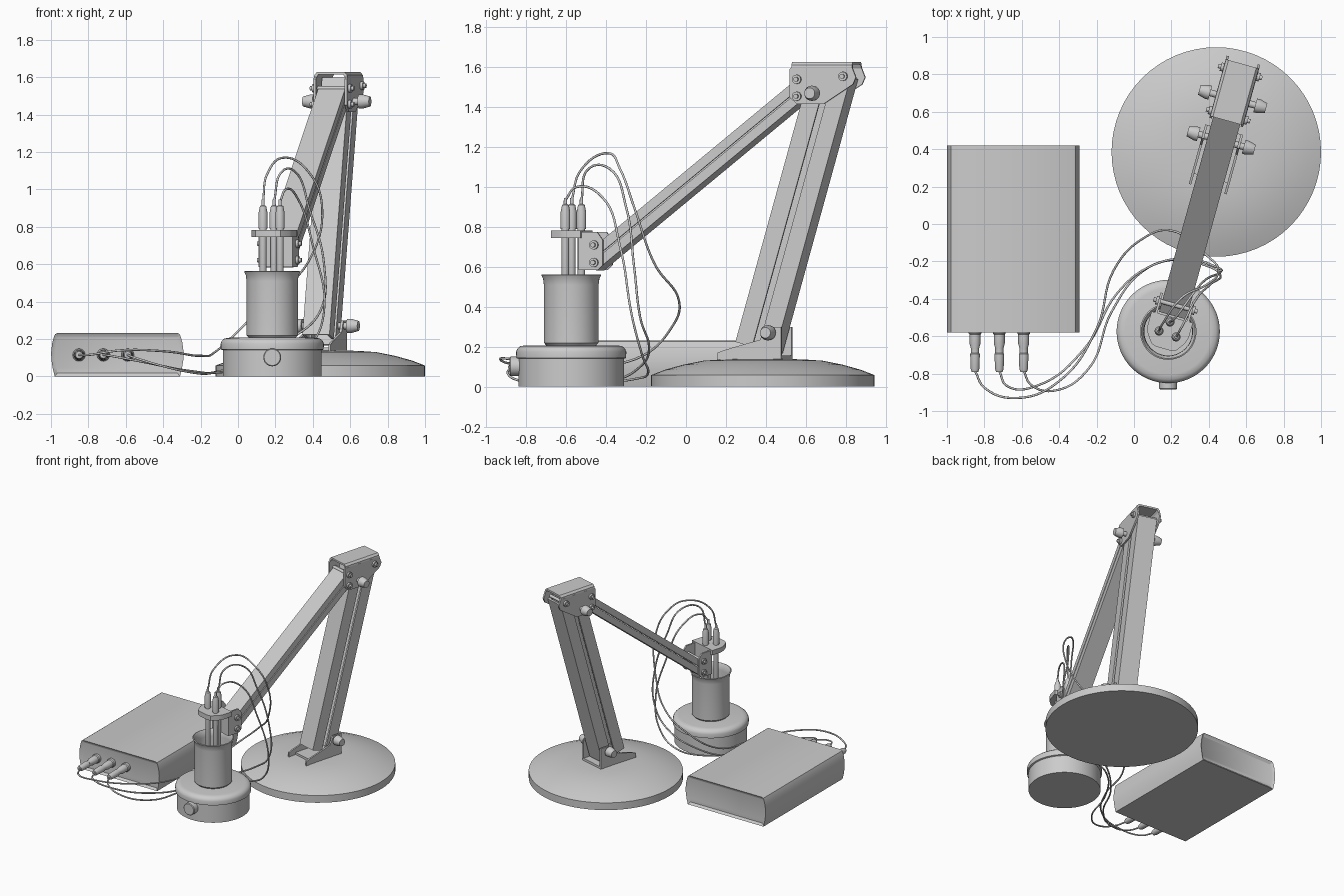
import bpy, bmesh, math
from mathutils import Matrix, Vector

I = Matrix.Identity(4)
T = lambda x, y, z: Matrix.Translation((x, y, z))
# profile planes: (u, v, extrusion) mapped to world axes
YZ = Matrix(((0, 0, 1, 0), (1, 0, 0, 0), (0, 1, 0, 0), (0, 0, 0, 1)))
XZ = Matrix(((1, 0, 0, 0), (0, 0, -1, 0), (0, 1, 0, 0), (0, 0, 0, 1)))
CX, CY = 0.183, -0.575
# arm frame: origin at the beaker axis, local y runs along the arm
ARM = T(CX, CY, 0) @ Matrix.Rotation(math.radians(-15.5), 4, 'Z')


def finish(name, bm, m=I, bevel=0):
    bmesh.ops.transform(bm, matrix=m, verts=bm.verts)
    bmesh.ops.recalc_face_normals(bm, faces=bm.faces)
    me = bpy.data.meshes.new(name)
    bm.to_mesh(me)
    bm.free()
    ob = bpy.data.objects.new(name, me)
    bpy.context.collection.objects.link(ob)
    if bevel:
        b = ob.modifiers.new("bevel", 'BEVEL')
        b.width, b.segments, b.limit_method = bevel, 2, 'ANGLE'
    bpy.ops.object.select_all(action='DESELECT')
    ob.select_set(True)
    bpy.context.view_layer.objects.active = ob
    bpy.ops.object.shade_smooth_by_angle(angle=math.radians(35))
    return ob


def prism(name, pts, lo, hi, m=I, bevel=0, inset=None):
    bm = bmesh.new()
    a = [bm.verts.new((u, v, lo)) for u, v in pts]
    b = [bm.verts.new((u, v, hi)) for u, v in pts]
    ends = [bm.faces.new(a[::-1]), bm.faces.new(b)]
    for i in range(len(pts)):
        j = (i + 1) % len(pts)
        bm.faces.new((a[i], a[j], b[j], b[i]))
    if inset:
        bmesh.ops.recalc_face_normals(bm, faces=bm.faces)
        bmesh.ops.inset_individual(bm, faces=ends, thickness=inset[0], depth=-inset[1])
    return finish(name, bm, m, bevel)


def lathe(name, prof, m=I, n=32):
    bm = bmesh.new()
    rings = []
    for r, z in prof:
        if r == 0:
            rings.append([bm.verts.new((0, 0, z))] * n)
        else:
            rings.append([bm.verts.new((r * math.cos(2 * math.pi * k / n),
                                        r * math.sin(2 * math.pi * k / n), z)) for k in range(n)])
    for a, b in zip(rings, rings[1:]):
        for k in range(n):
            j = (k + 1) % n
            bm.faces.new(list(dict.fromkeys((a[k], a[j], b[j], b[k]))))
    return finish(name, bm, m)


def channel(name, p0, p1, offset, depth, width, web):
    """U channel in the arm plane; web = side of the solid face (-1 or 1)."""
    d = Vector((p1[0] - p0[0], p1[1] - p0[1]))
    length = d.length
    d.normalize()
    m = Matrix(((1, 0, 0, 0), (0, d.y, d.x, p0[0]), (0, -d.x, d.y, p0[1]), (0, 0, 0, 1)))
    w, t, h = width / 2, 0.014, depth / 2
    u = [(-w, -h), (-w, h), (w, h), (w, -h), (w - t, -h), (w - t, h - t), (t - w, h - t), (t - w, -h)]
    prism(name, [(x, offset + y * web) for x, y in u], 0, length, ARM @ m)


def fixings(name, s, z, prof, n):
    for side in (-1, 1):
        lathe(name, prof, ARM @ T(0, s, z) @ YZ @ Matrix.Diagonal((1, 1, side, 1)), n)


def side_plates(name, pts, half):
    for side in (-1, 1):
        prism(name, pts, side * (half - 0.013), side * half, ARM @ YZ)


# stand: domed disk
lathe("stand_base", [(0, 0), (0.56, 0), (0.56, 0.058), (0.49, 0.085), (0.40, 0.11),
                     (0.30, 0.13), (0.2, 0.137), (0, 0.14)], T(0.44, 0.385, 0), 64)

# bracket on the stand
side_plates("stand_bracket_side", [(0.79, 0.13), (0.79, 0.17), (0.83, 0.185), (1.01, 0.235),
                                   (1.045, 0.30), (1.12, 0.30), (1.12, 0.13)], 0.105)
prism("stand_bracket_floor", [(-0.1, 0.85), (0.1, 0.85), (0.1, 1.12), (-0.1, 1.12)], 0.13, 0.155, ARM)

# two-channel arms
for nm, o, web in (("front", -0.061, -1), ("rear", 0.061, 1)):
    channel("lower_arm_" + nm, (0.976, 0.195), (1.369, 1.57), o, 0.09, 0.15, web)
for nm, o, web in (("bottom", 0.027, 1), ("top", -0.027, -1)):
    channel("upper_arm_" + nm, (0.12, 0.622), (1.24, 1.515), o, 0.046, 0.15, web)

# elbow bracket joining the arms
side_plates("elbow_side", [(1.16, 1.45), (1.20, 1.415), (1.335, 1.415), (1.49, 1.515), (1.505, 1.55),
                           (1.485, 1.60), (1.17, 1.60), (1.16, 1.59)], 0.093)
prism("elbow_cover", [(-0.093, 1.595), (-0.091, 1.612), (-0.077, 1.627), (0.077, 1.627), (0.091, 1.612),
                      (0.093, 1.595), (0.08, 1.595), (0.07, 1.613), (-0.07, 1.613), (-0.08, 1.595)],
      -1.485, -1.17, ARM @ XZ)

# tightening knobs and pivot bolts
KNOB = [(0, 0.07), (0.018, 0.07), (0.018, 0.125), (0.038, 0.125), (0.038, 0.145), (0.027, 0.185), (0, 0.185)]
BOLT = [(0, 0), (0.012, 0), (0.012, 0.09), (0.023, 0.09), (0.023, 0.108), (0.012, 0.108), (0.012, 0.122), (0, 0.122)]
fixings("elbow_knob", 1.29, 1.47, KNOB, 20)
fixings("stand_knob", 1.06, 0.27, KNOB, 20)
for s, z in ((1.20, 1.54), (1.20, 1.455), (1.44, 1.555), (0.145, 0.71), (0.145, 0.622)):
    fixings("pivot_bolt", s, z, BOLT, 12)

# probe holder at the arm's end
side_plates("head_side", [(0.065, 0.585), (0.165, 0.585), (0.19, 0.61), (0.19, 0.735), (0.16, 0.775),
                          (0.065, 0.775)], 0.095)
prism("head_wall", [(-0.095, 0.585), (0.095, 0.585), (0.095, 0.775), (-0.095, 0.775)], -0.08, -0.065, ARM @ XZ)
prism("probe_holder", [(-0.115, 0.08), (0.115, 0.08), (0.115, 0.0), (0.105, -0.035), (0.07, -0.085),
                       (0.04, -0.095), (-0.04, -0.095), (-0.07, -0.085), (-0.105, -0.035), (-0.115, 0.0)],
      0.745, 0.783, ARM)

# three probes with cable connectors
PROBES = [(0.134, -0.572), (0.193, -0.524), (0.225, -0.604)]
for x, y in PROBES:
    lathe("probe", [(0, 0.30), (0.014, 0.30), (0.019, 0.31), (0.019, 0.79), (0.024, 0.79), (0.024, 0.875),
                    (0.017, 0.91), (0.009, 0.915), (0.008, 0.945), (0, 0.945)], T(x, y, 0), 20)

# beaker with flared lip
lathe("beaker", [(0, 0.207), (0.125, 0.207), (0.137, 0.22), (0.137, 0.51), (0.141, 0.54), (0.151, 0.56),
                 (0.144, 0.563), (0.131, 0.54), (0.128, 0.51), (0.128, 0.225), (0, 0.22)], T(CX, CY, 0), 48)

# stirrer body and dial
lathe("stirrer_body", [(0, 0), (0.264, 0), (0.264, 0.14), (0.275, 0.144), (0.276, 0.175), (0.27, 0.19),
                       (0.255, 0.203), (0.23, 0.207), (0, 0.207)], T(CX, CY, 0), 64)
lathe("stirrer_dial", [(0, 0.25), (0.048, 0.25), (0.048, 0.305), (0.043, 0.31), (0, 0.31)],
      T(CX, CY, 0.102) @ XZ, 32)

# meter box: bowed sides, recessed end panels
half = [(0.335, 0), (0.345, 0.04), (0.353, 0.09), (0.354, 0.13), (0.348, 0.18), (0.338, 0.215),
        (0.333, 0.226), (0.322, 0.232)]
prism("meter_box", half + [(-x, z) for x, z in reversed(half)], -0.42, 0.58, T(-0.645, 0, 0) @ XZ,
      inset=(0.022, 0.014))

# plugs on the meter
PLUGS = [-0.85, -0.72, -0.59]
for x in PLUGS:
    lathe("plug", [(0, -0.03), (0.034, -0.03), (0.034, 0.005), (0.029, 0.012), (0.029, 0.06), (0.022, 0.085),
                   (0.022, 0.11), (0.026, 0.115), (0.023, 0.195), (0.018, 0.21), (0, 0.21)],
          T(x, -0.58, 0.115) @ XZ, 20)

# cables from plugs to probes
ROUTES = [
    [(-0.80, -0.875, 0.115), (-0.62, -0.93, 0.14), (-0.40, -0.84, 0.135), (-0.2, -0.56, 0.11), (-0.11, -0.25, 0.14),
     (0.06, -0.07, 0.3), (0.2, -0.035, 0.43), (0.38, -0.16, 0.62), (0.45, -0.26, 0.9), (0.38, -0.33, 1.09),
     (0.26, -0.39, 1.17), (0.155, -0.53, 1.08)],
    [(-0.68, -0.865, 0.11), (-0.52, -0.865, 0.08), (-0.26, -0.66, 0.03), (-0.09, -0.37, 0.03), (0.08, -0.23, 0.1),
     (0.28, -0.185, 0.2), (0.44, -0.23, 0.35), (0.46, -0.26, 0.6), (0.38, -0.3, 0.9), (0.31, -0.38, 1.09),
     (0.23, -0.49, 1.09)],
    [(-0.55, -0.86, 0.1), (-0.42, -0.89, 0.06), (-0.24, -0.77, 0.02), (-0.12, -0.47, 0.02), (0.05, -0.25, 0.04),
     (0.22, -0.19, 0.07), (0.38, -0.22, 0.16), (0.46, -0.27, 0.35), (0.40, -0.33, 0.7), (0.32, -0.42, 0.95),
     (0.255, -0.55, 1.0)],
]
for i, mid in enumerate(ROUTES):
    pts = [(PLUGS[i], -0.785, 0.115)] + mid + [(*PROBES[i], 0.935)]
    cu = bpy.data.curves.new("cable", 'CURVE')
    cu.dimensions, cu.bevel_depth, cu.bevel_resolution, cu.resolution_u = '3D', 0.006, 2, 8
    sp = cu.splines.new('BEZIER')
    sp.bezier_points.add(len(pts) - 1)
    for b, p in zip(sp.bezier_points, pts):
        b.co = p
        b.handle_left_type = b.handle_right_type = 'AUTO'
    bpy.context.collection.objects.link(bpy.data.objects.new("cable_%d" % (i + 1), cu))
